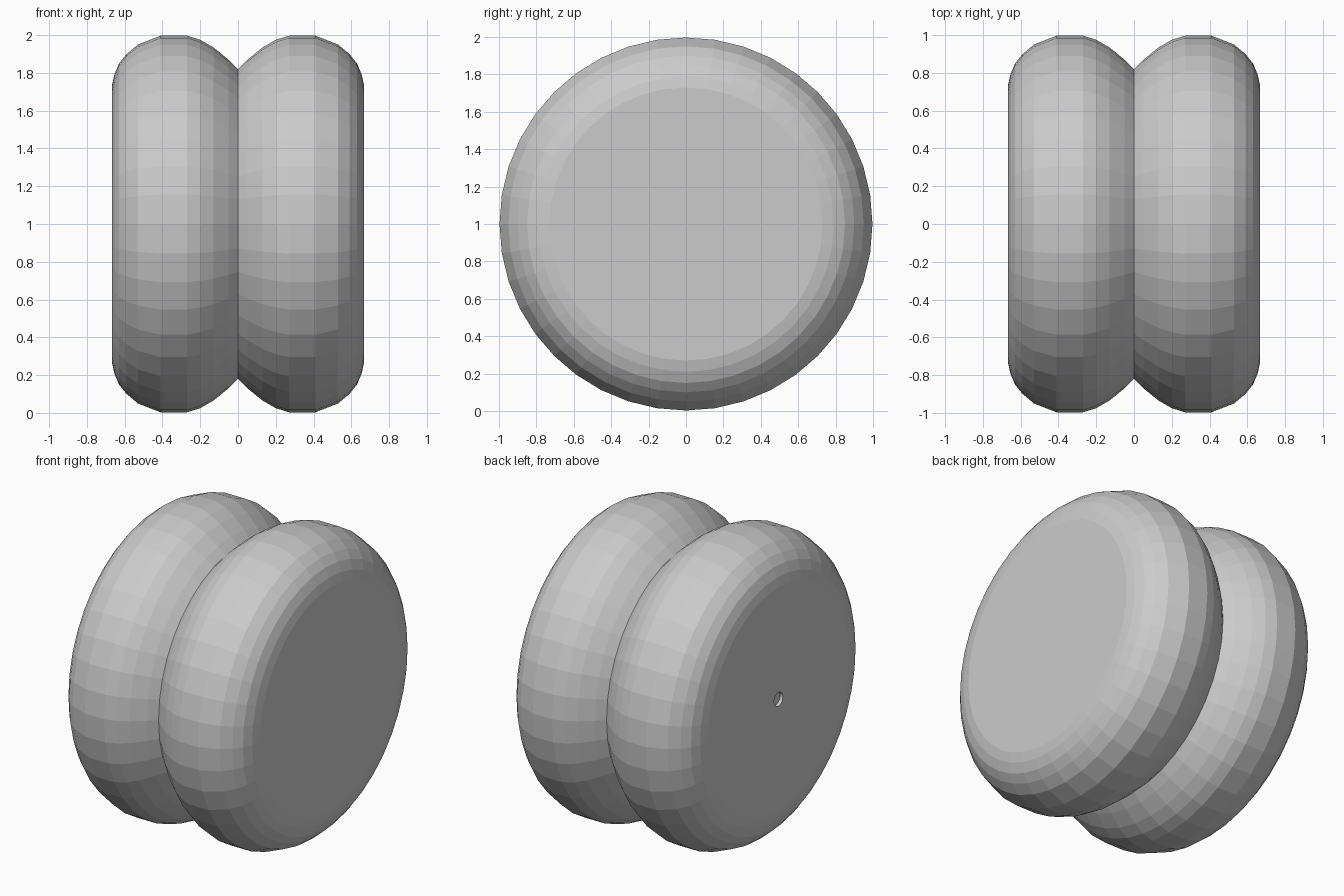
import bpy, bmesh
from math import sin, cos, pi

if "Cube" in bpy.data.objects:
    bpy.data.objects.remove(bpy.data.objects["Cube"])

SIDES = 40
# (distance from centre plane, radius): groove, rounded rim, flat cap edge
PROFILE = [(0.0, 0.82), (0.05, 0.87), (0.13, 0.935), (0.20, 0.975), (0.27, 0.997),
           (0.41, 0.997), (0.53, 0.95), (0.59, 0.90), (0.63, 0.85), (0.655, 0.79),
           (0.668, 0.73)]


def lathe(name, profile, side):
    """Spin a profile about the x axis and close its last ring with a cap."""
    bm = bmesh.new()
    rings = []
    for x, r in profile:
        rings.append([bm.verts.new((side * x, r * cos(2 * pi * i / SIDES),
                                    1 + r * sin(2 * pi * i / SIDES)))
                      for i in range(SIDES)])
    for a, b in zip(rings, rings[1:]):
        for i in range(SIDES):
            j = (i + 1) % SIDES
            bm.faces.new((a[i], a[j], b[j], b[i]))
    bm.faces.new(rings[-1])
    bmesh.ops.recalc_face_normals(bm, faces=bm.faces)
    # Open half shell: make sure the rim faces point outwards
    bm.faces.ensure_lookup_table()
    f = bm.faces[SIDES * 4]
    c = f.calc_center_median()
    if f.normal.y * c.y + f.normal.z * (c.z - 1) < 0:
        bmesh.ops.reverse_faces(bm, faces=bm.faces)
    mesh = bpy.data.meshes.new(name)
    bm.to_mesh(mesh)
    bm.free()
    obj = bpy.data.objects.new(name, mesh)
    bpy.context.collection.objects.link(obj)
    return obj


# Two rounded wheel halves meeting at the groove; the left has a tiny axle dimple
lathe("right_half", PROFILE, 1)
lathe("left_half", PROFILE + [(0.668, 0.045), (0.65, 0.04)], -1)
